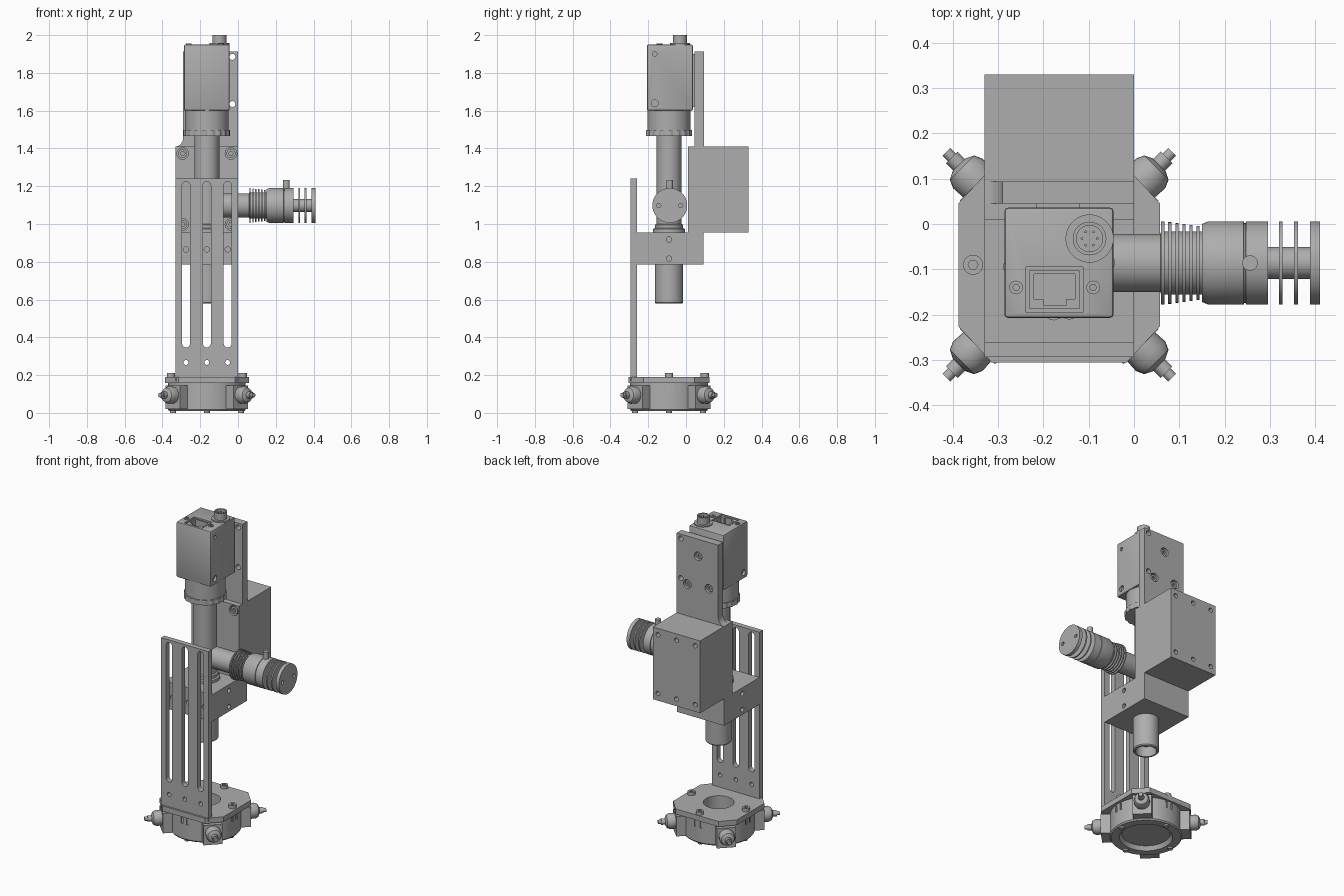
import bpy, bmesh, math
from mathutils import Vector, Matrix

if "Cube" in bpy.data.objects:
    bpy.data.objects.remove(bpy.data.objects["Cube"], do_unlink=True)

grey = bpy.data.materials.new("machined grey")
grey.use_nodes = True
COLOUR = (0.42, 0.42, 0.42, 1)
grey.diffuse_color = COLOUR
grey.node_tree.nodes["Principled BSDF"].inputs["Base Color"].default_value = COLOUR

X, Y, Z = Vector((1, 0, 0)), Vector((0, 1, 0)), Vector((0, 0, 1))
AX, AY = -0.165, -0.09           # optical axis
XL, XR = -0.33, 0.0              # shared width of plate, block and box
ARM_Z = 1.098


def finish(name, bm):
    bmesh.ops.remove_doubles(bm, verts=bm.verts, dist=1e-5)
    bmesh.ops.recalc_face_normals(bm, faces=bm.faces)
    mesh = bpy.data.meshes.new(name)
    bm.to_mesh(mesh)
    bm.free()
    mesh.materials.append(grey)
    ob = bpy.data.objects.new(name, mesh)
    bpy.context.collection.objects.link(ob)
    return ob


def box(name, lo, hi, bevel=0):
    bm = bmesh.new()
    bmesh.ops.create_cube(bm, size=1)
    lo, hi = Vector(lo), Vector(hi)
    for v in bm.verts:
        v.co = Vector([(v.co[i] + 0.5) * (hi[i] - lo[i]) + lo[i] for i in range(3)])
    if bevel:
        bmesh.ops.bevel(bm, geom=bm.edges[:], offset=bevel, segments=2, affect='EDGES', profile=0.5)
    return finish(name, bm)


def lathe(name, profile, origin, axis=Z, n=40):
    """Revolve (radius, distance) points about an axis."""
    bm = bmesh.new()
    turn = axis.to_track_quat('Z', 'Y')
    rings = []
    for r, t in profile:
        rings.append([bm.verts.new(Vector(origin) + turn @ Vector((
            r * math.cos(math.tau * i / n), r * math.sin(math.tau * i / n), t))) for i in range(n)])
    for a, b in zip(rings, rings[1:]):
        for i in range(n):
            j = (i + 1) % n
            bm.faces.new((a[i], a[j], b[j], b[i]))
    return finish(name, bm)


def cyl(name, r, t0, t1, origin, axis=Z, n=32):
    return lathe(name, [(0, t0), (r, t0), (r, t1), (0, t1)], origin, axis, n)


def prism(name, pts, lo, hi, upright=False):
    """Extrude an outline along z, or along y when upright."""
    bm = bmesh.new()
    place = lambda p, d: (p[0], d, p[1]) if upright else (p[0], p[1], d)
    a = [bm.verts.new(place(p, lo)) for p in pts]
    b = [bm.verts.new(place(p, hi)) for p in pts]
    bm.faces.new(a)
    bm.faces.new(b)
    for i in range(len(pts)):
        j = (i + 1) % len(pts)
        bm.faces.new((a[i], a[j], b[j], b[i]))
    return finish(name, bm)


def cut(ob, cutters):
    for c in cutters:
        m = ob.modifiers.new("cut", 'BOOLEAN')
        m.object, m.operation, m.solver = c, 'DIFFERENCE', 'EXACT'
        bpy.context.view_layer.objects.active = ob
        bpy.ops.object.modifier_apply(modifier=m.name)
        bpy.data.objects.remove(c, do_unlink=True)


def drill(r, origin, axis, depth):
    return cyl("cutter", r, -depth, 0.02, origin, axis, 20)


def screw(name, r, origin, axis, h=0.02):
    """Socket head screw with a hexagonal recess."""
    head = cyl(name, r, 0, h, origin, axis, 24)
    cut(head, [cyl("cutter", r * 0.5, h * 0.4, h + 0.01, origin, axis, 6)])


# Slotted front plate
columns = [AX - 0.11, AX, AX + 0.11]
front = box("front_plate", (XL, -0.293, 0.17), (XR, -0.26, 1.24))
for x in columns:
    w, n = 0.021, 10
    slot = [(x + w * math.cos(math.pi * i / n), 1.204 + w * math.sin(math.pi * i / n)) for i in range(n + 1)]
    slot += [(x - w * math.cos(math.pi * i / n), 0.367 - w * math.sin(math.pi * i / n)) for i in range(n + 1)]
    cut(front, [prism("cutter", slot, -0.32, -0.24, True), drill(0.013, (x, -0.293, 0.267), -Y, 0.06)])

# Lens carrier block
block = box("lens_block", (XL, -0.26, 0.785), (XR, 0.092, 0.955))
cut(block, [drill(0.014, (x, -0.26, 0.865), -Y, 0.05) for x in columns])
for x, d in ((XL, -X), (XR, X)):
    cut(block, [drill(0.014, (x, AY, z), d, 0.04) for z in (0.817, 0.918)])

# Rear box with its front and back fasteners
rear = box("rear_box", (XL, 0.01, 0.955), (XR, 0.33, 1.41))
cut(rear, [drill(0.014, (x, 0.33, z), Y, 0.03) for x in (-0.295, AX, -0.035) for z in (1.0, 1.37)])
for x in (-0.293, -0.037):
    for z in (0.998, 1.373):
        cut(rear, [drill(0.031, (x, 0.01, z), -Y, 0.025)])
        screw("box_screw", 0.024, (x, 0.035, z), -Y)

# Camera back plate with filleted foot
fillet = [(-0.29 - 0.04 * (1 - math.cos(a)), 1.46 - 0.05 * math.sin(a))
          for a in [math.pi / 2 * i / 8 for i in range(9)]]
back = prism("back_plate", [(XR, 1.40), (XR, 1.912), (-0.29, 1.912)] + fillet + [(XL, 1.40)], 0.045, 0.094, True)
cut(back, [drill(0.016, (-0.03, 0.094, z), Y, 0.08) for z in (1.635, 1.885)])
for x, z in ((-0.15, 1.805), (-0.075, 1.61), (-0.225, 1.62)):
    cut(back, [drill(0.027, (x, 0.094, z), Y, 0.025)])
    screw("plate_screw", 0.021, (x, 0.069, z), Y, 0.015)
box("camera_spacer", (-0.215, 0.03, 1.62), (-0.12, 0.048, 1.9))

# Camera body with ports on top
cam = box("camera_body", (-0.286, -0.207, 1.60), (-0.045, 0.036, 1.95), 0.008)
cut(cam, [box("cutter", (-0.238, -0.195, 1.88), (-0.112, -0.095, 1.97)),
          drill(0.018, (-0.045, -0.165, 1.64), X, 0.015),
          drill(0.018, (-0.286, -0.165, 1.64), -X, 0.015),
          drill(0.011, (-0.045, -0.165, 1.9), X, 0.01)])
port = box("network_port", (-0.23, -0.187, 1.88), (-0.12, -0.103, 1.945))
cut(port, [box("cutter", (-0.22, -0.165, 1.90), (-0.13, -0.11, 1.96)),
           box("cutter", (-0.2, -0.18, 1.90), (-0.15, -0.15, 1.96))])
for x in (-0.26, -0.09):
    screw("port_screw", 0.015, (x, -0.14, 1.945), Z, 0.01)
plug = (-0.098, -0.032, 1.945)
lathe("round_connector", [(0, 0), (0.053, 0), (0.053, 0.012), (0.037, 0.012), (0.037, 0.055),
                          (0.029, 0.055), (0.029, 0.02), (0, 0.02)], plug)
for i in range(6):
    a = math.tau * i / 6
    cyl("connector_pin", 0.003, 0.02, 0.045, (plug[0] + 0.017 * math.cos(a), plug[1] + 0.017 * math.sin(a), plug[2]), Z, 8)

# Camera mount, knurled ring, tube and objective
axis0 = (AX, AY, 0)
cyl("camera_mount", 0.115, 1.495, 1.605, axis0, Z, 48)
knurl = []
for i in range(72):
    r, a = (0.123 if i % 4 < 2 else 0.118), math.tau * i / 72
    knurl.append((AX + r * math.cos(a), AY + r * math.sin(a)))
prism("knurled_ring", knurl, 1.465, 1.497)
lathe("optical_tube", [(0, 0.95), (0.085, 0.95), (0.085, 0.973), (0.075, 0.978), (0.075, 0.995),
                       (0.066, 1.0), (0.066, 1.47), (0, 1.47)], axis0)
lathe("objective_barrel", [(0, 0.64), (0.056, 0.64), (0.06, 0.578), (0.07, 0.578), (0.075, 0.584),
                           (0.075, 0.79), (0, 0.79)], axis0)

# Side illuminator with cooling fins
profile = [(0, AX), (0.064, AX), (0.064, 0.058)]
for i in range(6):
    x, r = 0.06 + 0.0155 * i, 0.092 - 0.002 * i
    profile += [(0.07, x), (r, x), (r, x + 0.007), (0.07, x + 0.007)]
profile += [(0.07, 0.15), (0.086, 0.15), (0.092, 0.165), (0.092, 0.242), (0.088, 0.243),
            (0.088, 0.246), (0.092, 0.247), (0.092, 0.295), (0.035, 0.295)]
for x0, x1 in ((0.32, 0.328), (0.353, 0.362), (0.388, 0.41)):
    profile += [(0.035, x0), (0.092, x0), (0.092, x1), (0.035 if x1 < 0.4 else 0, x1)]
arm = lathe("side_illuminator", profile, (0, -0.086, ARM_Z), X, 48)
cut(arm, [drill(0.011, (0.41, -0.086 + s * 0.058, ARM_Z), X, 0.012) for s in (-1, 1)])
cyl("illuminator_pin", 0.017, 0.08, 0.135, (0.256, -0.086, ARM_Z), Z, 20)

# Ring light base: housing, octagonal top, lens and slots
base = lathe("base_ring", [(0, 0.035), (0.138, 0.035), (0.152, 0.01), (0.2, 0.01), (0.206, 0.018),
                           (0.206, 0.158), (0.09, 0.158), (0.09, 0.07), (0, 0.07)], axis0, Z, 64)
corner = [(0.222, -0.136), (0.222, 0.136), (0.149, 0.215), (-0.149, 0.215)]
octagon = [(AX + s * x, AY + s * y) for s in (1, -1) for x, y in corner]
top = prism("base_top", octagon, 0.157, 0.19)
cut(top, [cyl("cutter", 0.088, 0.1, 0.25, axis0, Z, 40)])
for k in range(4):
    spin = Matrix.Rotation(k * math.pi / 2, 3, 'Z')
    out = spin @ -Y
    centre = Vector(axis0)
    for s in (-0.02, 0.02):
        p = centre + spin @ Vector((s, -0.206, 0))
        cut(base, [box("cutter", p - Vector((0.007, 0.007, -0.11)), p + Vector((0.007, 0.007, 0.15)))])
    if k:
        screw("top_screw", 0.022, centre + out * 0.19 + Z * 0.19, Z)
    cyl("foot_pin", 0.016, 0, 0.012, centre + out * 0.18, Z, 16)

    # Diagonal lamp holders
    d = spin @ Vector((1, 1, 0)).normalized()
    side = Vector((-d.y, d.x, 0))
    quad = [centre + d * r + side * w for r, w in ((0.15, -0.055), (0.255, -0.055), (0.255, 0.055), (0.15, 0.055))]
    prism("lamp_holder", [(p.x, p.y) for p in quad], 0.02, 0.145)
    lathe("lamp_cap", [(0, 0.25), (0.044, 0.25), (0.046, 0.285), (0.038, 0.303), (0.02, 0.312),
                       (0.018, 0.312), (0.018, 0.335), (0.012, 0.335), (0.012, 0.352), (0, 0.352)],
          centre + Z * 0.094, d, 28)

# Smooth round parts, keep machined edges crisp
bpy.ops.object.select_all(action='DESELECT')
for ob in bpy.context.scene.objects:
    if ob.type == 'MESH' and grey.name in ob.data.materials:
        ob.select_set(True)
        bpy.context.view_layer.objects.active = ob
bpy.ops.object.shade_smooth_by_angle(angle=math.radians(30))
